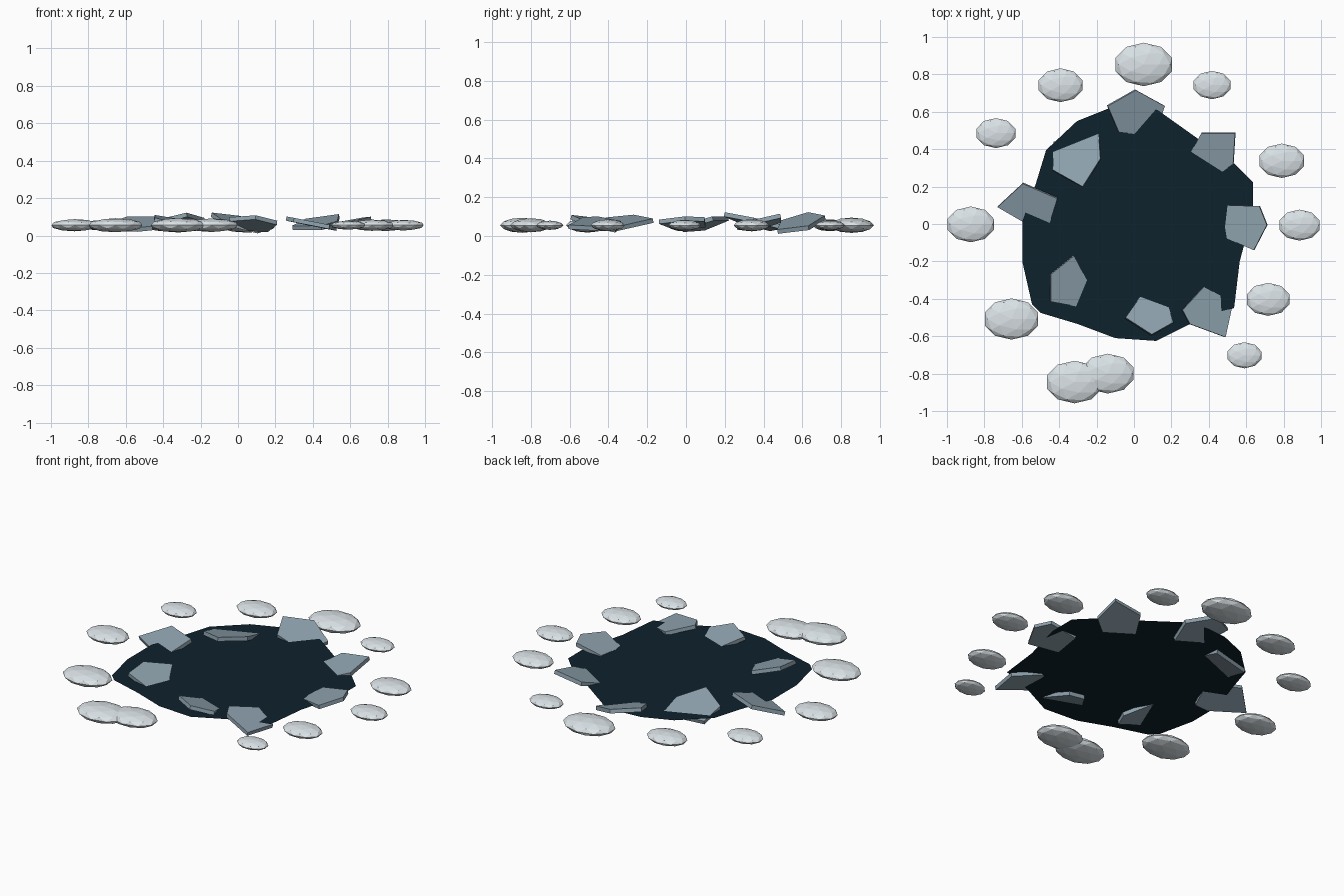
import bpy, bmesh
from mathutils import Matrix

if "Cube" in bpy.data.objects:
    bpy.data.objects.remove(bpy.data.objects["Cube"])


def material(name, rgb):
    m = bpy.data.materials.new(name)
    m.diffuse_color = (*rgb, 1)
    m.use_nodes = True
    m.node_tree.nodes["Principled BSDF"].inputs["Base Color"].default_value = m.diffuse_color
    return m


WATER = material("dark water", (0.0045, 0.016, 0.026))
ICE = material("grey blue ice", (0.27, 0.36, 0.42))
SNOW = material("pale snow", (0.71, 0.77, 0.80))


def finish(bm, name, mat):
    bmesh.ops.recalc_face_normals(bm, faces=bm.faces)
    me = bpy.data.meshes.new(name)
    bm.to_mesh(me)
    bm.free()
    me.materials.append(mat)
    bpy.context.collection.objects.link(bpy.data.objects.new(name, me))


# Flat pool of water with an irregular shoreline
shore = [(-.305, .55), (-.47, .395), (-.525, .215), (-.595, .02), (-.595, -.21),
         (-.545, -.43), (-.5, -.475), (-.3, -.535), (-.1, -.61), (.118, -.625),
         (.3, -.535), (.47, -.465), (.535, -.45), (.565, -.2), (.635, .06),
         (.635, .225), (.54, .32), (.35, .45), (.125, .61), (0, .63), (-.13, .62)]
bm = bmesh.new()
face = bm.faces.new([bm.verts.new((x, y, .06)) for x, y in shore])
if face.normal.z < 0:
    face.normal_flip()
me = bpy.data.meshes.new("water_pool")
bm.to_mesh(me)
bm.free()
me.materials.append(WATER)
bpy.context.collection.objects.link(bpy.data.objects.new("water_pool", me))


# Tilted five-sided ice slab: outline, point on its top plane, slope in x and y
def slab(name, outline, ref, gx, gy, thick=.022):
    bm = bmesh.new()
    top = [bm.verts.new((x, y, ref[2] + gx * (x - ref[0]) + gy * (y - ref[1])))
           for x, y in outline]
    f = bm.faces.new(top)
    ext = bmesh.ops.extrude_face_region(bm, geom=[f], use_keep_orig=True)
    low = [v for v in ext["geom"] if isinstance(v, bmesh.types.BMVert)]
    bmesh.ops.translate(bm, verts=low, vec=(gx * thick, gy * thick, -thick))
    finish(bm, name, ICE)


slab("ice_slab_back", [(-.14, .63), (.01, .715), (.165, .63), (.11, .47), (-.08, .49)],
     (.0125, .63, .0875), -.23, .2)
slab("ice_slab_back_right", [(.36, .485), (.54, .485), (.53, .32), (.445, .26), (.29, .36)],
     (.433, .382, .077), .14, .22)
slab("ice_slab_right", [(.5, .10), (.67, .095), (.71, -.005), (.64, -.14), (.48, -.07)],
     (.6, 0, .081), .18, .03)
slab("ice_slab_front_right", [(.375, -.335), (.53, -.42), (.49, -.605), (.3, -.535), (.26, -.46)],
     (.465, -.42, .06), -.2, -.01)
slab("ice_slab_front", [(-.045, -.5), (.06, -.35), (.16, -.36), (.21, -.525), (.095, -.59)],
     (.09, -.41, .06), -.1, -.27)
slab("ice_slab_front_left", [(-.32, -.17), (-.22, -.36), (-.26, -.45), (-.445, -.415), (-.445, -.27)],
     (-.28, -.37, .06), -.24, .1)
slab("ice_slab_left", [(-.595, .215), (-.41, .135), (-.46, -.025), (-.54, -.02), (-.73, .09)],
     (-.73, .09, .05), .12, .28)
slab("ice_slab_back_left", [(-.435, .29), (-.275, .2), (-.18, .35), (-.19, .49), (-.43, .44)],
     (-.3, .33, .087), .1, -.25)

# Ring of flattened snow mounds: centre x, y and half width
mounds = [(.052, .853, .158), (.417, .743, .103), (.79, .338, .125), (.885, -.006, .113),
          (.717, -.403, .12), (.59, -.702, .095), (-.14, -.8, .145), (-.318, -.845, .155),
          (-.655, -.508, .15), (-.873, -.002, .13), (-.738, .486, .109), (-.393, .742, .123)]
for i, (x, y, r) in enumerate(mounds):
    bm = bmesh.new()
    bmesh.ops.create_icosphere(bm, subdivisions=2, radius=1,
                               matrix=Matrix.Translation((x, y, .055))
                               @ Matrix.Diagonal((r, r * .735, r * .25, 1)))
    finish(bm, f"snow_mound_{i + 1}", SNOW)
